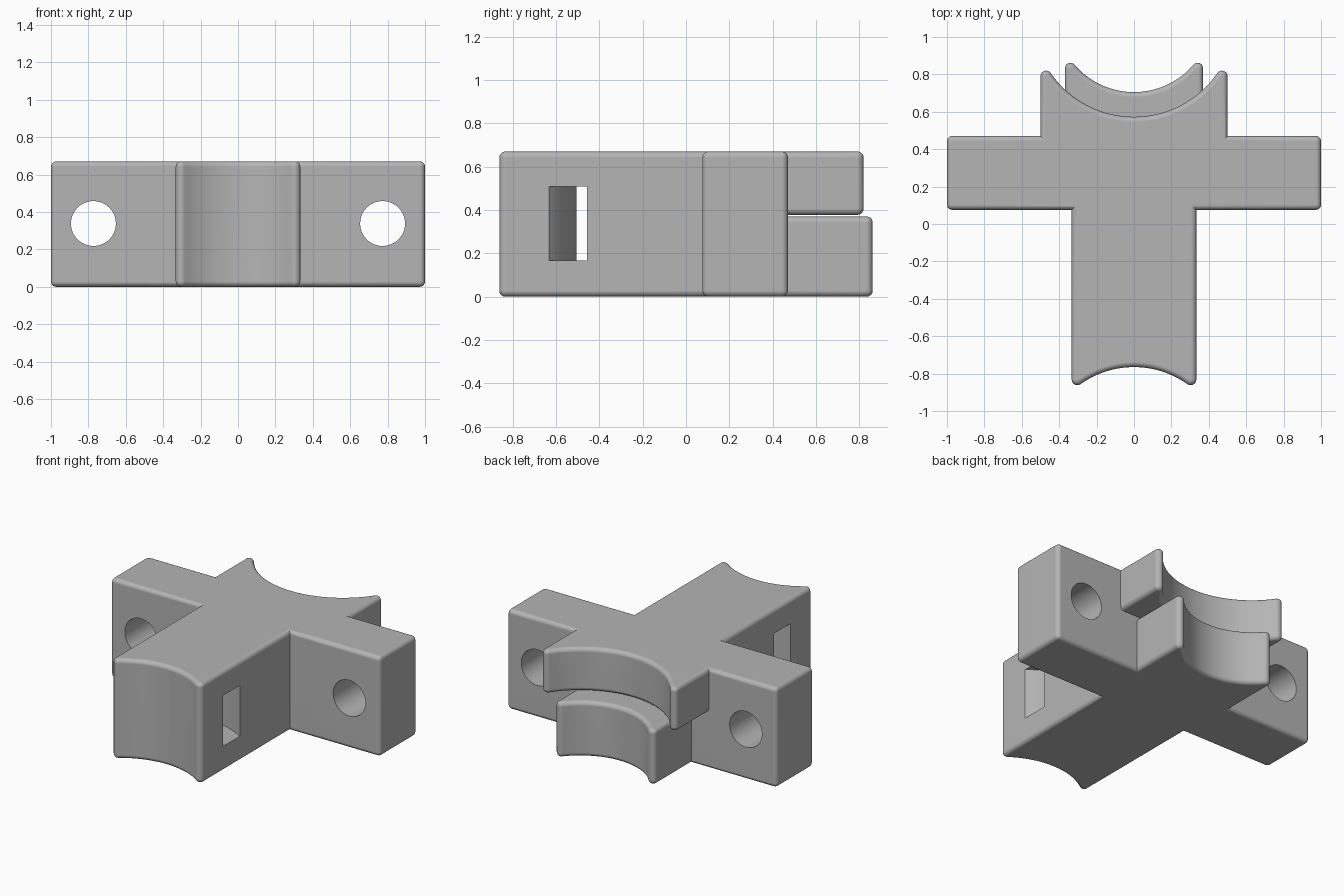
import bpy, bmesh
from math import sin, cos, pi, sqrt, atan2
from mathutils import Matrix

cube = bpy.data.objects.get("Cube")
if cube:
    bpy.data.objects.remove(cube, do_unlink=True)

HEIGHT = 0.67
TIP = 0.03      # radius of the rounded tips
RIM = 0.028     # radius of the rounded rims

grey = bpy.data.materials.new("grey plastic")
grey.use_nodes = True
grey.diffuse_color = (0.46, 0.46, 0.46, 1)
grey.node_tree.nodes["Principled BSDF"].inputs["Base Color"].default_value = grey.diffuse_color


def make_object(name, bm):
    bmesh.ops.recalc_face_normals(bm, faces=bm.faces)
    mesh = bpy.data.meshes.new(name)
    bm.to_mesh(mesh)
    bm.free()
    mesh.materials.append(grey)
    ob = bpy.data.objects.new(name, mesh)
    bpy.context.scene.collection.objects.link(ob)
    return ob


def loft(name, rings):
    bm = bmesh.new()
    loops = [[bm.verts.new(p) for p in ring] for ring in rings]
    for a, b in zip(loops, loops[1:]):
        for i in range(len(a)):
            j = (i + 1) % len(a)
            bm.faces.new((a[i], a[j], b[j], b[i]))
    bm.faces.new(loops[0][::-1])
    bm.faces.new(loops[-1])
    return make_object(name, bm)


def saddle_outline(w, start, apex, tip, inset):
    """Strip whose far end is a hollow arc between two rounded tips."""
    a, d = w - TIP, tip - TIP - apex
    radius = (a * a + d * d - TIP * TIP) / (2 * (TIP + d))
    cy, ty = apex + radius, tip - TIP
    lean = atan2(cy - ty, -a)
    r = TIP - inset
    right = [(w - inset, start + inset)]
    right += [(a + r * cos(lean * i / 8), ty + r * sin(lean * i / 8)) for i in range(9)]
    # hollow arc from the right tip to the middle
    big, begin = radius + inset, lean - pi
    for i in range(1, 16):
        t = begin + (-pi / 2 - begin) * i / 16
        right.append((big * cos(t), cy + big * sin(t)))
    left = [(-x, y) for x, y in reversed(right)]
    return right + [(0, apex - inset)] + left


def saddle(name, w, start, apex, tip, z0, z1, direction=1):
    levels = [(RIM * (1 - sin(pi * i / 10)), RIM * (1 - cos(pi * i / 10))) for i in range(6)]
    levels = [(inset, z0 + dz) for inset, dz in levels]
    levels += [(inset, z0 + z1 - z) for inset, z in reversed(levels)]
    return loft(name, [[(x, direction * y, z) for x, y in
                        saddle_outline(w, start, apex, tip, inset)]
                       for inset, z in levels])


def combine(target, tool, operation):
    mod = target.modifiers.new(operation.title(), "BOOLEAN")
    mod.operation = operation
    mod.solver = "EXACT"
    mod.object = tool
    bpy.ops.object.select_all(action="DESELECT")
    bpy.context.view_layer.objects.active = target
    target.select_set(True)
    bpy.ops.object.modifier_apply(modifier=mod.name)
    bpy.data.objects.remove(tool, do_unlink=True)


# Cross arms
bm = bmesh.new()
bmesh.ops.create_cube(bm, size=1, matrix=Matrix.Translation((0, 0.273, HEIGHT / 2))
                      @ Matrix.Diagonal((2, 0.395, HEIGHT, 1)))
bmesh.ops.bevel(bm, geom=bm.edges[:], offset=RIM, segments=5, profile=0.5, affect="EDGES")
body = make_object("bracket_body", bm)

# Front stem and the two stepped rear saddles
stem = saddle("front_stem", 0.333, -0.3, 0.765, 0.862, 0, HEIGHT, -1)
upper = saddle("upper_saddle", 0.5, 0.25, 0.573, 0.82, 0.378, HEIGHT)
lower = saddle("lower_saddle", 0.37, 0.2, 0.705, 0.862, 0, 0.37)
for part in (stem, upper, lower):
    combine(body, part, "UNION")

# Round holes through the arms
for side in (-1, 1):
    bm = bmesh.new()
    bmesh.ops.create_cone(bm, cap_ends=True, segments=48, radius1=0.12, radius2=0.12, depth=1,
                          matrix=Matrix.Translation((side * 0.773, 0.27, 0.338))
                          @ Matrix.Rotation(pi / 2, 4, "X"))
    combine(body, make_object("hole_cutter", bm), "DIFFERENCE")

# Curved strap slot through the stem
steps = [-0.4 + 0.8 * i / 24 for i in range(25)]
slot = [(x, sqrt(0.498 ** 2 - x * x) - 1.003) for x in steps]
slot += [(x, sqrt(0.64 ** 2 - x * x) - 1.003) for x in reversed(steps)]
cutter = loft("slot_cutter", [[(x, y, z) for x, y in slot] for z in (0.168, 0.508)])
combine(body, cutter, "DIFFERENCE")

# Smooth shading with crisp creases
bpy.ops.object.select_all(action="DESELECT")
bpy.context.view_layer.objects.active = body
body.select_set(True)
bpy.ops.object.shade_smooth_by_angle(angle=pi / 6)
weighted = body.modifiers.new("Weighted normals", "WEIGHTED_NORMAL")
weighted.keep_sharp = True
